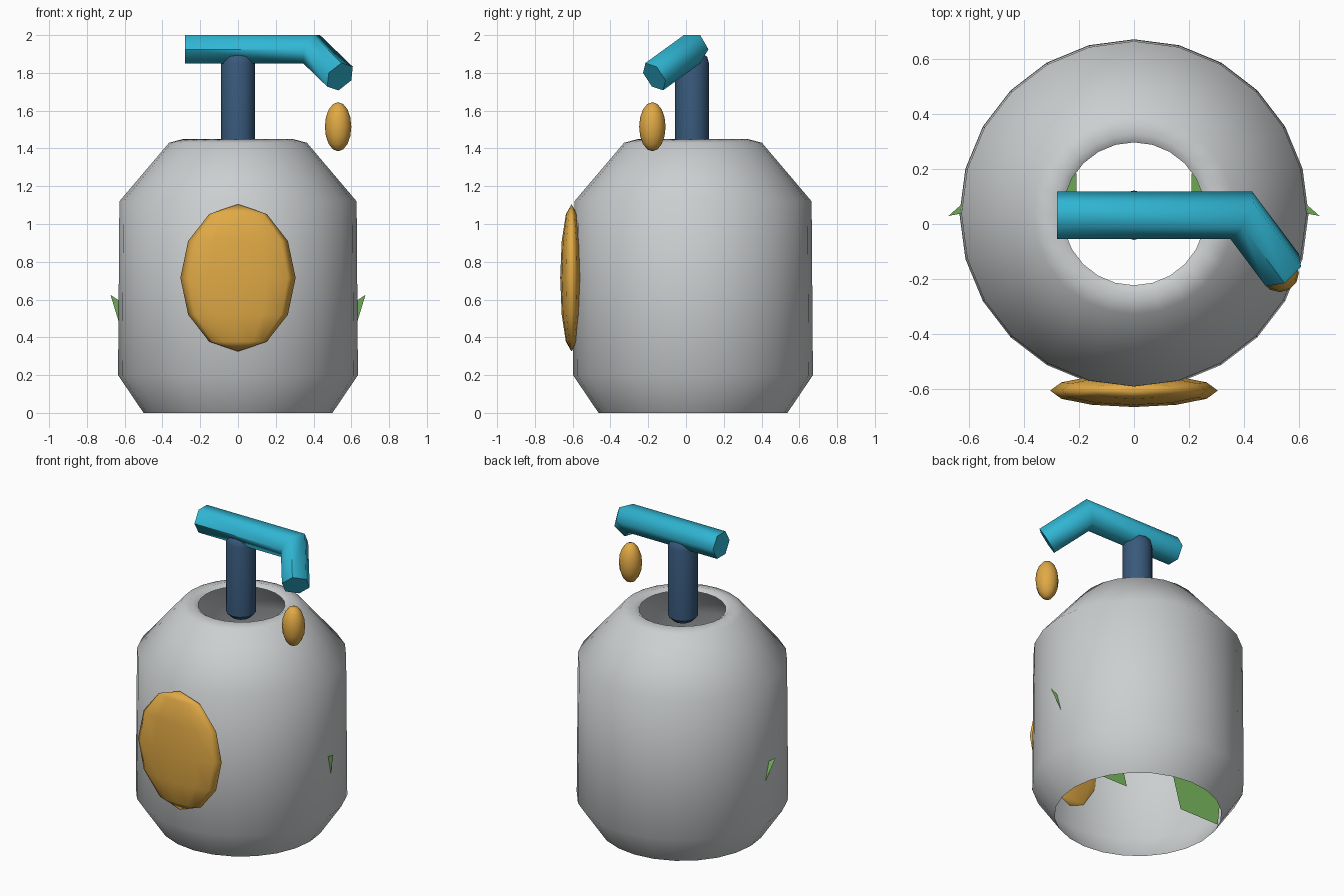
import bpy, bmesh, math
from mathutils import Vector

if "Cube" in bpy.data.objects:
    bpy.data.objects.remove(bpy.data.objects["Cube"])

CY = 0.037  # depth of the bottle axis


def material(name, rgb):
    m = bpy.data.materials.new(name)
    m.diffuse_color = (*rgb, 1)
    m.use_nodes = True
    m.node_tree.nodes["Principled BSDF"].inputs["Base Color"].default_value = m.diffuse_color
    return m


grey = material("light grey", (0.60, 0.62, 0.63))
amber = material("amber", (0.75, 0.40, 0.06))
cyan = material("cyan", (0.03, 0.47, 0.66))
navy = material("navy", (0.04, 0.10, 0.20))
green = material("leaf green", (0.22, 0.55, 0.13))


def finish(name, bm, mat, smooth=180):
    mesh = bpy.data.meshes.new(name)
    bmesh.ops.recalc_face_normals(bm, faces=bm.faces)
    bm.to_mesh(mesh)
    bm.free()
    ob = bpy.data.objects.new(name, mesh)
    bpy.context.collection.objects.link(ob)
    mesh.materials.append(mat)
    bpy.ops.object.select_all(action='DESELECT')
    ob.select_set(True)
    bpy.context.view_layer.objects.active = ob
    if smooth:
        bpy.ops.object.shade_smooth_by_angle(angle=math.radians(smooth))
    return ob


def loft(bm, rings, caps):
    """Skin a list of equal-length point rings, optionally closing the ends."""
    rows = [[bm.verts.new(p) for p in ring] for ring in rings]
    for a, b in zip(rows, rows[1:]):
        n = len(a)
        for i in range(n):
            j = (i + 1) % n
            bm.faces.new((a[i], a[j], b[j], b[i]))
    if caps:
        bm.faces.new(rows[0])
        bm.faces.new(rows[-1])


def turned(name, profile, sides, cy, mat, caps, smooth=180):
    bm = bmesh.new()
    rings = [[(r * math.cos(i * math.tau / sides), cy + r * math.sin(i * math.tau / sides), z)
              for i in range(sides)] for r, z in profile]
    loft(bm, rings, caps)
    return finish(name, bm, mat, smooth)


def ellipsoid(name, centre, radii, rings, mat):
    bm = bmesh.new()
    bmesh.ops.create_uvsphere(bm, u_segments=12, v_segments=rings, radius=1)
    bmesh.ops.scale(bm, vec=radii, verts=bm.verts)
    bmesh.ops.translate(bm, vec=centre, verts=bm.verts)
    return finish(name, bm, mat)


# Open bottle shell with tapered foot, shoulder and rolled lip
turned("bottle_body",
       [(0.50, 0.0), (0.635, 0.2), (0.628, 1.12), (0.365, 1.43), (0.29, 1.45), (0.26, 1.43)],
       24, CY, grey, False)

# Pump stem with chamfered ends
turned("pump_stem", [(0.06, 1.36), (0.09, 1.39), (0.09, 1.85), (0.08, 1.885), (0.06, 1.90)],
       12, 0.032, navy, True, 40)

# Bent hexagonal pump nozzle with a mitred elbow
path = [Vector((-0.28, 0.032, 1.925)), Vector((0.39, 0.032, 1.925)), Vector((0.54, -0.168, 1.78))]
d1 = (path[1] - path[0]).normalized()
d2 = (path[2] - path[1]).normalized()
start = [path[0] + Vector((0, 0.0866 * math.cos(a), 0.0866 * math.sin(a)))
         for a in (i * math.pi / 3 for i in range(6))]


def slide(points, direction, origin, normal):
    """Push points along a direction until they meet a plane."""
    return [p + direction * ((origin - p).dot(normal) / direction.dot(normal)) for p in points]


elbow = slide(start, d1, path[1], (d1 + d2).normalized())
tip = slide(elbow, d2, path[2], d2)
bm = bmesh.new()
loft(bm, [start, elbow, tip], True)
finish("pump_nozzle", bm, cyan, 60)

# Front badge and falling drop
ellipsoid("front_badge", (0, -0.606, 0.715), (0.305, 0.06, 0.39), 6, amber)
ellipsoid("drop", (0.53, -0.178, 1.515), (0.07, 0.07, 0.13), 8, amber)

# Flat kite-shaped leaves, leaning back, tips poking through the bottle wall
kite = [(0.675, 0.625), (0.21, 0.31), (0.21, 0.05), (0.50, 0.05)]
for side, name in ((1, "right_leaf"), (-1, "left_leaf")):
    bm = bmesh.new()
    bm.faces.new([bm.verts.new((side * x, 0.197 - 0.268 * z, z)) for x, z in kite])
    finish(name, bm, green, 0)
